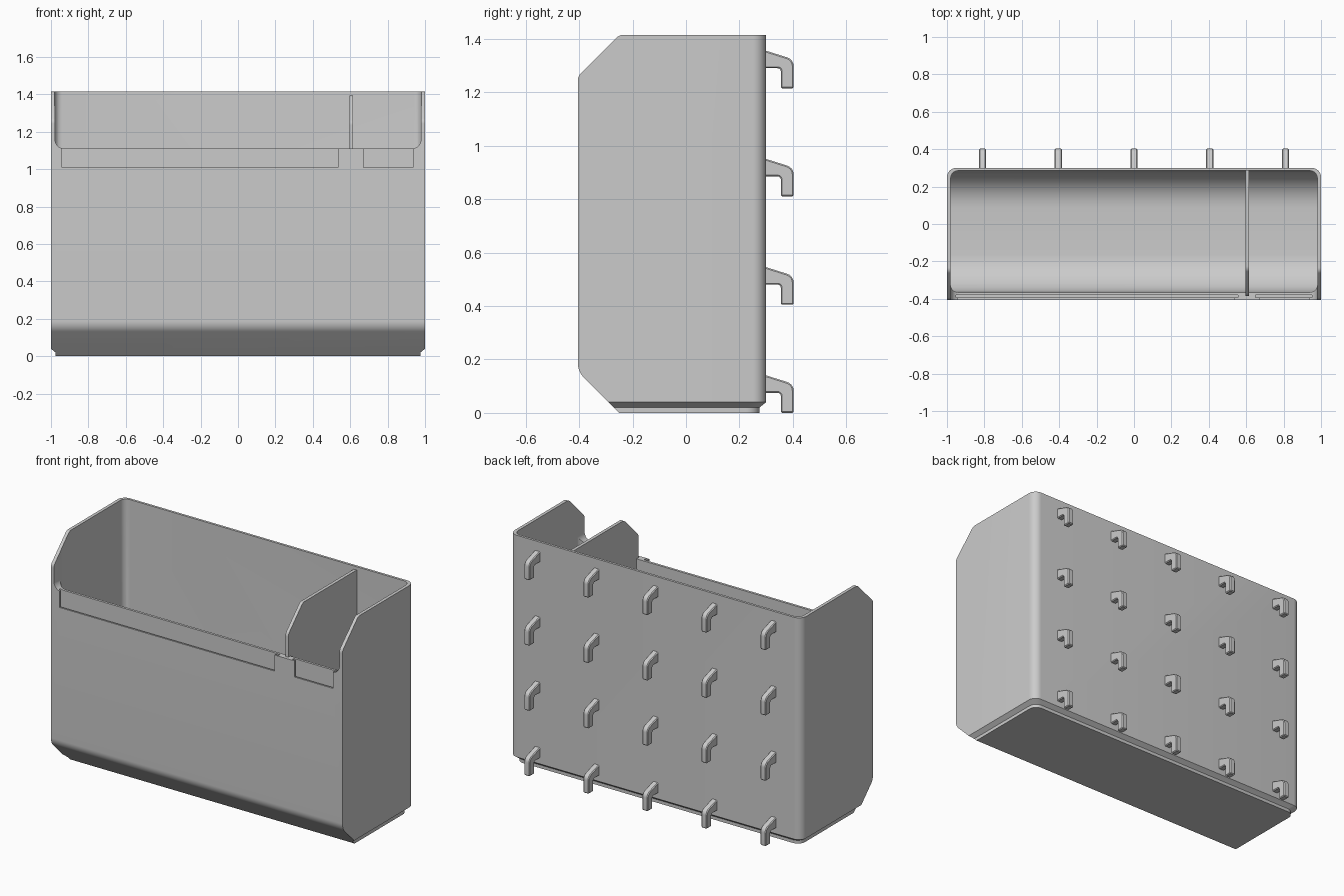
import bpy
import bmesh
import math
from mathutils import Vector

cube = bpy.data.objects.get("Cube")
if cube:
    bpy.data.objects.remove(cube, do_unlink=True)

grey = bpy.data.materials.new("grey plastic")
grey.use_nodes = True
grey.diffuse_color = (0.6, 0.6, 0.6, 1)
grey.node_tree.nodes["Principled BSDF"].inputs["Base Color"].default_value = (0.6, 0.6, 0.6, 1)


def rounded(corners, steps=8):
    """Outline from (u, v, radius) corners, each replaced by an arc."""
    out = []
    for i, (u, v, r) in enumerate(corners):
        p = Vector((u, v))
        if r == 0:
            out.append(p)
            continue
        a = (Vector(corners[i - 1][:2]) - p).normalized()
        b = (Vector(corners[(i + 1) % len(corners)][:2]) - p).normalized()
        half = a.angle(b) / 2
        centre = p + (a + b).normalized() * r / math.sin(half)
        start = p + a * r / math.tan(half) - centre
        end = p + b * r / math.tan(half) - centre
        a0 = math.atan2(start.y, start.x)
        turn = math.atan2(end.y, end.x) - a0
        turn = (turn + math.pi) % (2 * math.pi) - math.pi
        for s in range(steps + 1):
            t = a0 + turn * s / steps
            out.append(centre + Vector((math.cos(t), math.sin(t))) * r)
    return out


def loft(name, loops):
    """Closed solid through matching loops of 3D points."""
    bm = bmesh.new()
    rings = [[bm.verts.new(p) for p in loop] for loop in loops]
    n = len(rings[0])
    for low, high in zip(rings, rings[1:]):
        for i in range(n):
            j = (i + 1) % n
            bm.faces.new((low[i], low[j], high[j], high[i]))
    bm.faces.new(rings[0][::-1])
    bm.faces.new(rings[-1])
    bmesh.ops.recalc_face_normals(bm, faces=bm.faces)
    mesh = bpy.data.meshes.new(name)
    bm.to_mesh(mesh)
    bm.free()
    mesh.materials.append(grey)
    ob = bpy.data.objects.new(name, mesh)
    bpy.context.collection.objects.link(ob)
    return ob


def prism(name, outline, axis, lo, hi):
    place = {"x": lambda u, v, w: (w, u, v),
             "y": lambda u, v, w: (u, w, v),
             "z": lambda u, v, w: (u, v, w)}[axis]
    return loft(name, [[place(u, v, w) for u, v in outline] for w in (lo, hi)])


def box(name, x0, x1, y0, y1, z0, z1):
    return prism(name, [(x0, y0), (x1, y0), (x1, y1), (x0, y1)], "z", z0, z1)


def activate(ob):
    bpy.ops.object.select_all(action="DESELECT")
    bpy.context.view_layer.objects.active = ob
    ob.select_set(True)


def combine(ob, tool, operation):
    mod = ob.modifiers.new("cut", "BOOLEAN")
    mod.operation = operation
    mod.solver = "EXACT"
    mod.object = tool
    activate(ob)
    bpy.ops.object.modifier_apply(modifier=mod.name)
    bpy.data.objects.remove(tool, do_unlink=True)


def smooth(ob):
    activate(ob)
    bpy.ops.object.shade_smooth_by_angle(angle=math.radians(30))


FRONT, BACK, TOP, LIP = -0.405, 0.30, 1.415, 1.11


# Outer shell: rounded back corners and a stepped foot
def plan(inset, z):
    w, b = 1 - inset, BACK - inset
    outline = rounded([(-w, FRONT - 0.1, 0), (w, FRONT - 0.1, 0), (w, b, 0.05), (-w, b, 0.05)])
    return [(x, y, z) for x, y in outline]


bin_body = loft("bin_body", [plan(0.025, 0), plan(0.025, 0.02), plan(0, 0.04), plan(0, TOP)])
side = rounded([(-0.25, 0, 0), (0.5, 0, 0), (0.5, TOP, 0),
                (-0.25, TOP, 0.04), (FRONT, 1.26, 0.04), (FRONT, 0.155, 0.08)])
combine(bin_body, prism("side_profile", side, "x", -1.2, 1.2), "INTERSECT")

# Hollow with sloped front and rounded floor at the back
hollow = prism("hollow", rounded([(-0.98, -0.365, 0.04), (0.98, -0.365, 0.04),
                                  (0.98, 0.285, 0.04), (-0.98, 0.285, 0.04)]), "z", 0, 1.6)
scoop = rounded([(-0.245, 0.025, 0.2), (0.285, 0.025, 0.2), (0.285, 1.7, 0),
                 (-0.365, 1.7, 0), (-0.365, 0.145, 0.18)])
combine(hollow, prism("scoop", scoop, "x", -1.2, 1.2), "INTERSECT")
combine(bin_body, hollow, "DIFFERENCE")

# Open front above the lip
opening = rounded([(-0.979, LIP, 0.05), (0.979, LIP, 0.05), (0.979, 1.6, 0), (-0.979, 1.6, 0)])
combine(bin_body, prism("opening", opening, "y", -0.6, -0.31), "DIFFERENCE")

# Label holders: a slot from above behind a window in the front
for x0, x1 in ((-0.94, 0.535), (0.67, 0.935)):
    combine(bin_body, box("label_slot", x0 - 0.02, x1 + 0.02, -0.394, -0.38, 1.0, LIP + 0.005),
            "DIFFERENCE")
    combine(bin_body, box("label_window", x0, x1, -0.5, -0.388, 1.01, LIP + 0.006), "DIFFERENCE")
smooth(bin_body)

# Divider between the wide and narrow compartments
wall = rounded([(-0.265, 0.03, 0), (0.24, 0.03, 0), (0.292, 0.09, 0), (0.292, 1.395, 0),
                (-0.242, 1.395, 0.04), (-0.385, 1.252, 0.04), (-0.385, 0.15, 0)])
smooth(prism("divider", wall, "x", 0.595, 0.615))

# Hanging hooks on the back, five across and four high
shape = rounded([(0.292, 0.075, 0), (0.355, 0.075, 0.012), (0.355, 0, 0), (0.403, 0, 0),
                 (0.403, 0.108, 0.035), (0.292, 0.143, 0)], 5)
hook = prism("hook", shape, "x", -0.019, 0.019)
bevel = hook.modifiers.new("bevel", "BEVEL")
bevel.width = 0.005
bevel.segments = 1
bevel.limit_method = "ANGLE"
bevel.angle_limit = math.radians(40)
activate(hook)
bpy.ops.object.modifier_apply(modifier=bevel.name)
smooth(hook)
for row in range(4):
    for col in range(-2, 3):
        ob = hook if (row, col) == (0, -2) else hook.copy()
        if ob is not hook:
            bpy.context.collection.objects.link(ob)
        ob.name = f"hook_row{row + 1}_column{col + 3}"
        ob.location = (col * 0.405, 0, row * 0.405)
